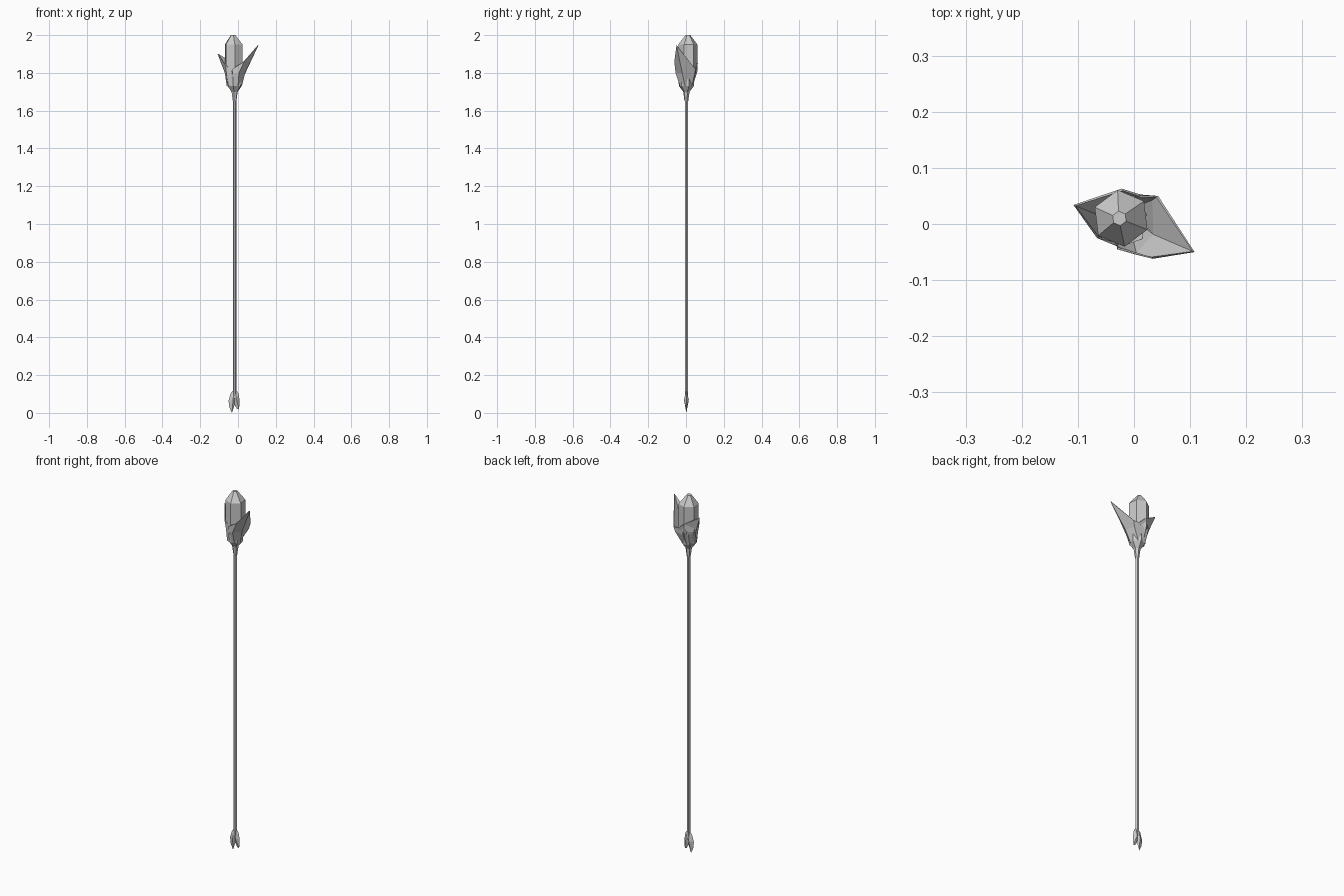
import bpy
from math import sin, cos, radians, pi


def add_mesh(name, verts, faces):
    me = bpy.data.meshes.new(name)
    me.from_pydata(verts, [], faces)
    me.update()
    ob = bpy.data.objects.new(name, me)
    bpy.context.collection.objects.link(ob)
    return ob


def lathe(name, rings, n, start=0):
    """Closed n-sided body from rings of (x, y, z, radius)."""
    verts = [(x + r * cos(start + 2 * pi * i / n), y + r * sin(start + 2 * pi * i / n), z)
             for x, y, z, r in rings for i in range(n)]
    faces = [(k * n + i, k * n + (i + 1) % n, (k + 1) * n + (i + 1) % n, (k + 1) * n + i)
             for k in range(len(rings) - 1) for i in range(n)]
    faces += [tuple(reversed(range(n))), tuple(range(len(verts) - n, len(verts)))]
    return add_mesh(name, verts, faces)


def petal(name, rows):
    """Faceted petal: rows of (x, y, z) points, base row first."""
    m = len(rows[0])
    faces = [(k * m + i, k * m + i + 1, (k + 1) * m + i + 1, (k + 1) * m + i)
             for k in range(len(rows) - 1) for i in range(m - 1)]
    ob = add_mesh(name, [p for r in rows for p in r], faces)
    mod = ob.modifiers.new("thickness", 'SOLIDIFY')
    mod.thickness = 0.004
    mod.offset = 1


def blade(name, outline, ridge):
    """Pointed blade: flat outline in xz with a ridge on front and back."""
    n = len(outline)
    verts = [(x, 0.002, z) for x, z in outline]
    verts += [(ridge[0], y, ridge[1]) for y in (-0.011, 0.015)]
    faces = [(i, (i + 1) % n, n) for i in range(n)]
    faces += [((i + 1) % n, i, n + 1) for i in range(n)]
    add_mesh(name, verts, faces)


SX, SY = -0.018, 0.002      # shaft axis
CX, CY = -0.023, 0.010      # crystal axis

# Shaft and the flared neck under the cup
lathe("shaft", [(SX, SY, 0.08, 0.009), (SX, SY, 1.67, 0.009)], 6)
lathe("neck", [(SX, SY, 1.65, 0.010), (SX, SY, 1.70, 0.017), (SX, SY, 1.73, 0.040),
               (-0.02, 0.002, 1.78, 0.045)], 6, radians(20))

# Hexagonal crystal
lathe("crystal", [(CX, CY, 1.76, 0.035), (CX, CY, 1.81, 0.051), (CX, CY, 1.95, 0.051),
                  (CX - 0.003, CY, 2.0, 0.013)], 6, radians(-23))

# Two petals cupping the crystal
petal("right_petal", [
    [(-0.03, 0.035, 1.73), (0.0, 0.032, 1.73), (0.02, -0.005, 1.73), (0.0, -0.032, 1.73), (-0.03, -0.035, 1.73)],
    [(-0.02, 0.055, 1.79), (0.035, 0.045, 1.79), (0.038, -0.02, 1.80), (0.005, -0.055, 1.80), (-0.03, -0.042, 1.79)],
    [(-0.01, 0.052, 1.82), (0.043, 0.05, 1.82), (0.108, -0.05, 1.945), (0.033, -0.062, 1.86), (-0.03, -0.045, 1.82)]])
petal("left_petal", [
    [(-0.03, -0.035, 1.73), (-0.05, -0.025, 1.73), (-0.06, 0.005, 1.73), (-0.045, 0.032, 1.73), (-0.015, 0.035, 1.73)],
    [(-0.03, -0.04, 1.79), (-0.06, -0.02, 1.79), (-0.07, 0.018, 1.80), (-0.05, 0.05, 1.80), (-0.005, 0.052, 1.79)],
    [(-0.035, -0.032, 1.82), (-0.066, -0.025, 1.84), (-0.108, 0.034, 1.90), (-0.022, 0.063, 1.85), (0.01, 0.053, 1.82)]])

# Split foot of two blades
blade("left_foot_blade", [(-0.022, 0.122), (-0.038, 0.105), (-0.050, 0.065), (-0.046, 0.03),
                          (-0.032, 0.0), (-0.017, 0.045), (-0.012, 0.10)], (-0.026, 0.07))
blade("right_foot_blade", [(-0.012, 0.122), (-0.022, 0.10), (-0.019, 0.045), (-0.006, 0.022),
                           (0.006, 0.018), (0.008, 0.07), (0.002, 0.105)], (-0.008, 0.07))
